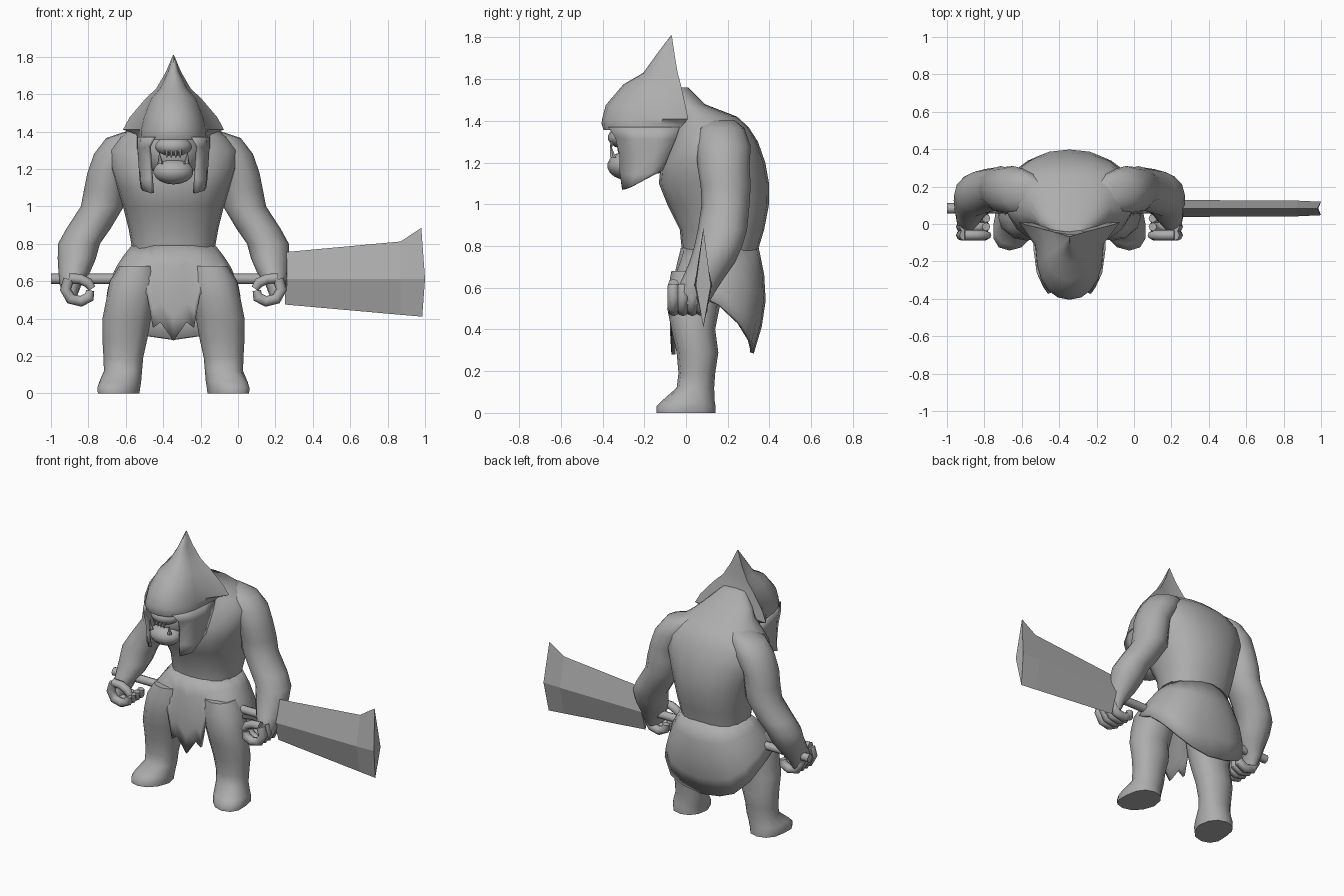
import bpy, bmesh, math
from mathutils import Vector

CX = -0.345  # the figure stands left of centre, the weapon reaches right
grey = bpy.data.materials.new("plain_grey")
grey.diffuse_color = (0.42, 0.42, 0.42, 1)


def finish(name, bm, angle=50):
    bmesh.ops.remove_doubles(bm, verts=bm.verts, dist=0.0005)
    bmesh.ops.recalc_face_normals(bm, faces=bm.faces)
    me = bpy.data.meshes.new(name)
    bm.to_mesh(me)
    bm.free()
    ob = bpy.data.objects.new(name, me)
    bpy.context.collection.objects.link(ob)
    me.materials.append(grey)
    bpy.ops.object.select_all(action='DESELECT')
    ob.select_set(True)
    bpy.context.view_layer.objects.active = ob
    if angle:
        bpy.ops.object.shade_smooth_by_angle(angle=math.radians(angle))
    return ob


def loft(name, rows, closed=True, caps=True, angle=50):
    """Skin rows of points that all have the same count."""
    bm = bmesh.new()
    vs = [[bm.verts.new(p) for p in r] for r in rows]
    n = len(rows[0])
    for a, b in zip(vs, vs[1:]):
        for i in range(n if closed else n - 1):
            j = (i + 1) % n
            bm.faces.new((a[i], a[j], b[j], b[i]))
    if caps and closed:
        bm.faces.new(vs[0])
        bm.faces.new(vs[-1])
    return finish(name, bm, angle)


def ring(x, y, z, rx, ry, n=12, power=1.0):
    pts = []
    for i in range(n):
        a = 2 * math.pi * i / n
        c, s = math.cos(a), math.sin(a)
        pts.append((x + rx * math.copysign(abs(c) ** power, c),
                    y + ry * math.copysign(abs(s) ** power, s), z))
    return pts


def tube(name, path, r, n=8):
    """Tube that follows a path lying in the xz plane."""
    path = [Vector(p) for p in path]
    rows = []
    for i, p in enumerate(path):
        d = (path[min(i + 1, len(path) - 1)] - path[max(i - 1, 0)]).normalized()
        side = Vector((0, 1, 0))
        up = d.cross(side)
        k = 0.75 if i == len(path) - 1 else 1
        rows.append([p + k * r * (side * math.cos(2 * math.pi * j / n) + up * math.sin(2 * math.pi * j / n))
                     for j in range(n)])
    return loft(name, rows)


def blob(name, x, y, z, rx, ry, rz):
    bm = bmesh.new()
    bmesh.ops.create_uvsphere(bm, u_segments=14, v_segments=9, radius=1)
    for v in bm.verts:
        v.co = (x + v.co.x * rx, y + v.co.y * ry, z + v.co.z * rz)
    return finish(name, bm, 60)


def thicken(ob, t):
    m = ob.modifiers.new("thickness", 'SOLIDIFY')
    m.thickness = t
    m.offset = -1


# Torso: z, front y, back y, half width
torso = [(0.60, 0.0, 0.30, 0.22), (0.70, -0.01, 0.335, 0.215), (0.78, -0.02, 0.345, 0.222),
         (0.88, -0.03, 0.375, 0.24), (1.0, -0.09, 0.398, 0.27), (1.1, -0.13, 0.398, 0.305),
         (1.2, -0.12, 0.38, 0.34), (1.3, -0.08, 0.345, 0.345), (1.37, -0.06, 0.30, 0.29),
         (1.42, -0.06, 0.245, 0.22), (1.48, -0.06, 0.09, 0.16), (1.56, -0.08, 0.01, 0.08)]
loft("torso", [ring(CX, (f + b) / 2, z, w, (b - f) / 2, 20, 0.88) for z, f, b, w in torso])

# Skirt: hem points from front centre to back centre (side, y, z) and waist angle
hem = [(0, -.07, .28, 0), (.07, -.07, .38, 15), (.11, -.07, .35, 25), (.142, -.07, .53, 35),
       (.29, -.05, .605, 62), (.35, .06, .565, 85), (.358, .16, .52, 105), (.325, .26, .43, 125),
       (.24, .315, .345, 143), (.14, .325, .305, 160), (0, .325, .285, 180)]


def skirt_point(h, t, s):
    a = math.radians(h[3])
    w = Vector((0.226 * math.sin(a), 0.162 - 0.187 * math.cos(a), 0.79))
    p = w.lerp(Vector(h[:3]), t)
    bulge = 0.045 * math.sin(math.pi * t)
    p.x += bulge * math.sin(a) * 0.4
    p.y -= bulge * math.cos(a) * (1 if a > 1.6 else 0.6)
    return (CX + s * p.x, p.y, p.z)


rows = []
for t in (0, 0.25, 0.5, 0.75, 1):
    rows.append([skirt_point(h, t, 1) for h in hem] + [skirt_point(h, t, -1) for h in hem[-2:0:-1]])
thicken(loft("skirt", rows, caps=False), 0.02)

# Limbs: side, y, z, half width, half depth
arm = [(.19, .17, 1.405, .05, .06), (.245, .17, 1.365, .115, .11), (.30, .18, 1.28, .125, .13),
       (.35, .18, 1.18, .11, .125), (.368, .19, 1.09, .11, .12), (.38, .19, 1.0, .115, .115),
       (.455, .175, .88, .118, .118), (.505, .155, .80, .112, .115), (.517, .125, .72, .102, .11),
       (.53, .085, .65, .085, .10), (.55, .045, .58, .058, .095), (.55, .025, .52, .035, .08)]
leg = [(.19, .05, .68, .10, .12), (.21, .04, .60, .13, .125), (.23, .035, .50, .13, .125),
       (.25, .035, .40, .13, .105), (.26, .055, .29, .12, .10), (.268, .052, .19, .106, .088),
       (.27, .045, .12, .102, .09), (.285, .012, .06, .112, .125), (.292, 0, .03, .114, .142),
       (.292, 0, 0, .11, .142)]
finger = [(.56, .61), (.578, .555), (.55, .505), (.495, .492), (.45, .515), (.445, .55)]
thumb = [(.56, .615), (.50, .612), (.455, .59), (.435, .56)]
for s, side in ((-1, "right"), (1, "left")):
    loft(side + "_arm", [ring(CX + s * x, y, z, a, b) for x, y, z, a, b in arm])
    # feet turn slightly outward
    loft(side + "_leg", [[(px + s * max(0, -py) * 0.2 * (z < 0.1), py, pz)
                          for px, py, pz in ring(CX + s * x, y, z, a, b, 12, 0.9)]
                         for x, y, z, a, b in leg])
    for i, fy in enumerate((-0.06, -0.015, 0.03, 0.075)):
        tube(f"{side}_finger_{i + 1}", [(CX + s * x, fy, z) for x, z in finger], 0.029)
    tube(side + "_thumb", [(CX + s * x, -0.06, z) for x, z in thumb], 0.027)

# Helmet: z, front y, dome half width, dome side y, flare half width, flare y
helmet = [(1.81, -.072, .001, -.07, .002, -.068), (1.72, -.14, .03, -.08, .04, -.055),
          (1.63, -.205, .075, -.09, .092, -.04), (1.575, -.30, .125, -.10, .15, -.025),
          (1.475, -.385, .165, -.11, .235, -.003), (1.41, -.402, .18, -.11, .27, .01),
          (1.385, -.405, .182, -.12, .20, -.01), (1.355, -.395, .182, -.12, .185, -.04)]
rows = []
for z, yf, hd, ym, hb, yb in helmet:
    half = [(hd * math.sin(a) ** 0.9, ym + (yf - ym) * math.cos(a) ** 0.9)
            for a in (math.radians(d) for d in (0, 18, 36, 54, 72, 89.9))] + [(hb, yb)]
    rows.append([(CX + x, y, z) for x, y in half] + [(CX, yb - 0.02 * (z < 1.7), z)]
                + [(CX - x, y, z) for x, y in half[:0:-1]])
loft("helmet", rows, angle=42)

# Cheek guards hang from the helmet rim
cheek = [[(.184, -.03, 1.37), (.182, -.14, 1.37), (.165, -.26, 1.37), (.105, -.37, 1.37)],
         [(.184, -.05, 1.31), (.182, -.14, 1.31), (.168, -.24, 1.31), (.13, -.335, 1.32)],
         [(.178, -.08, 1.24), (.178, -.15, 1.24), (.168, -.23, 1.24), (.125, -.315, 1.24)],
         [(.168, -.11, 1.165), (.172, -.17, 1.15), (.166, -.24, 1.14), (.118, -.312, 1.15)],
         [(.166, -.20, 1.12), (.166, -.23, 1.10), (.158, -.26, 1.085), (.112, -.30, 1.07)]]
for s, side in ((-1, "right"), (1, "left")):
    m = loft(side + "_cheek_guard", [[(CX + s * x, y, z) for x, y, z in r] for r in cheek], closed=False)
    thicken(m, 0.02)
    m.modifiers[0].offset = 0
    # Tusk rising from the lower lip
    loft(side + "_tusk", [ring(CX + s * .07, -.35, 1.225, .016, .016, 6),
                          ring(CX + s * .075, -.362, 1.285, .002, .002, 6)])

# Face behind the opening
blob("face", CX, -.18, 1.28, .15, .15, .14)
blob("neck", CX, -.05, 1.33, .15, .16, .17)
blob("upper_lip", CX, -.29, 1.32, .10, .085, .055)
blob("lower_jaw", CX, -.285, 1.185, .11, .092, .068)
for i in range(4):
    x = CX - 0.036 + 0.024 * i
    loft(f"tooth_{i + 1}", [ring(x, -.355, 1.30, .011, .01, 6), ring(x, -.36, 1.26, .003, .003, 6)])

# Weapon: shaft and ridged blade
loft("shaft", [[(x, .083 + .028 * math.cos(a * math.pi / 4), .612 + .028 * math.sin(a * math.pi / 4))
                for a in range(8)] for x in (-1.0, 0.40)])
# top x, top z, ridge x, bottom x, bottom z, half thickness
blade = [(.25, .755, .25, .25, .475, .045), (.87, .812, .87, .87, .42, .042), (.98, .885, 1.0, .985, .41, .036)]
loft("blade", [[(tx, .083, tz), (rx, .083 + t, .612), (bx, .083, bz), (rx, .083 - t, .612)]
               for tx, tz, rx, bx, bz, t in blade], angle=0)
